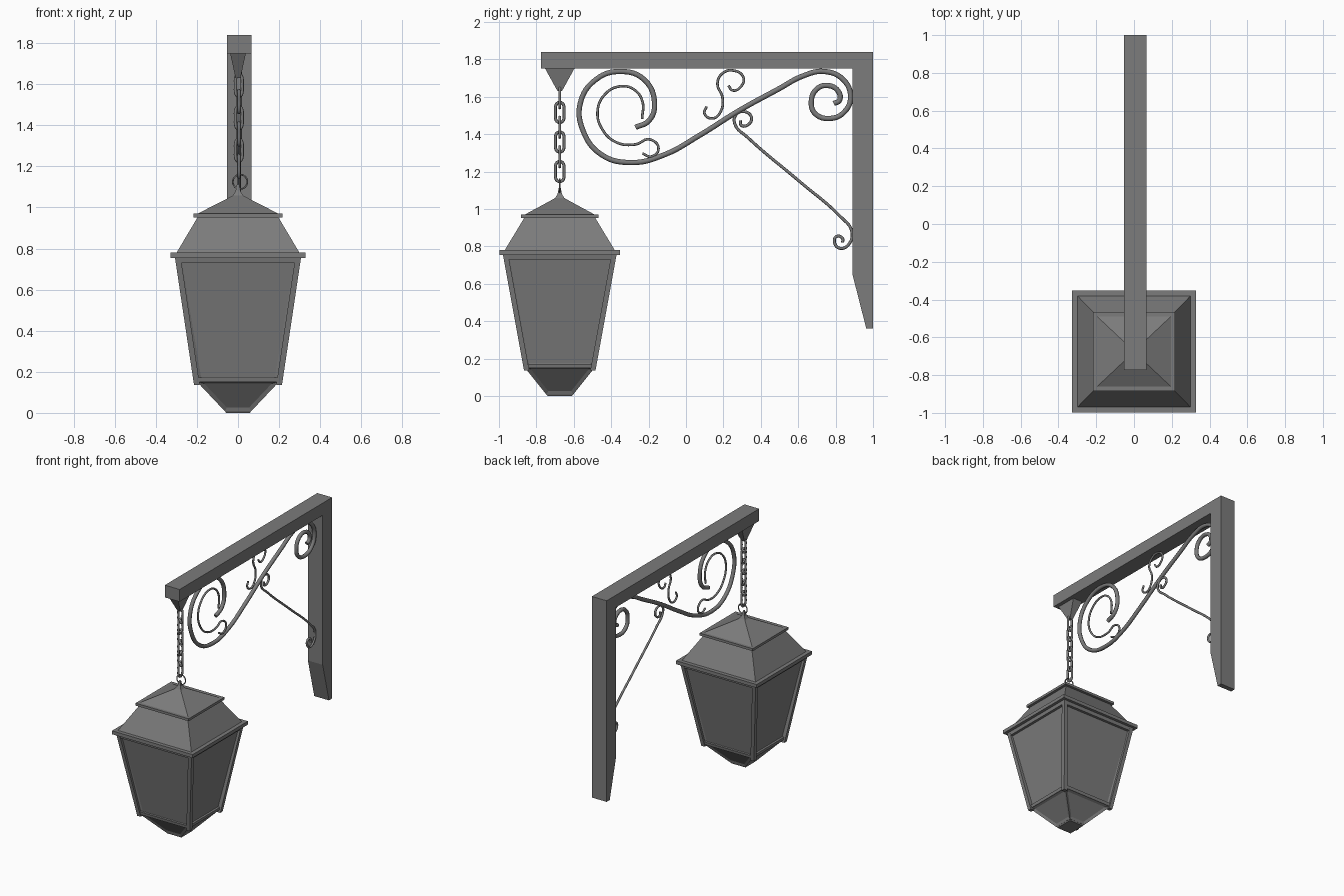
import bpy, bmesh
from math import cos, sin, pi
from mathutils import Vector

if "Cube" in bpy.data.objects:
    bpy.data.objects.remove(bpy.data.objects["Cube"], do_unlink=True)

iron = bpy.data.materials.new("grey iron")
iron.use_nodes = True
GREY = (0.2, 0.2, 0.2, 1)
iron.diffuse_color = GREY
iron.node_tree.nodes["Principled BSDF"].inputs["Base Color"].default_value = GREY

ARM_X = 0.006      # centre plane of the wall arm
LAMP_Y = -0.675    # hanging axis of the lantern


def add_object(name, data):
    obj = bpy.data.objects.new(name, data)
    bpy.context.collection.objects.link(obj)
    data.materials.append(iron)
    return obj


def loft(name, rings, inset=0, depth=0):
    """Stack rectangles (cx, cy, half_x, half_y, z); optionally recess the sides."""
    bm = bmesh.new()
    loops = []
    for cx, cy, hx, hy, z in rings:
        corners = ((-1, -1), (1, -1), (1, 1), (-1, 1))
        loops.append([bm.verts.new((cx + hx * a, cy + hy * b, z)) for a, b in corners])
    sides = []
    for low, high in zip(loops, loops[1:]):
        for i in range(4):
            j = (i + 1) % 4
            sides.append(bm.faces.new((low[i], low[j], high[j], high[i])))
    bm.faces.new(loops[0][::-1])
    bm.faces.new(loops[-1])
    bm.normal_update()
    if inset:
        bmesh.ops.inset_individual(bm, faces=sides, thickness=inset, depth=-depth,
                                   use_even_offset=True)
    mesh = bpy.data.meshes.new(name)
    bm.to_mesh(mesh)
    bm.free()
    return add_object(name, mesh)


def lantern(name, rings, **options):
    return loft(name, [(0, LAMP_Y, hx, hy, z) for hx, hy, z in rings], **options)


def rod(name, points, radius, closed=False):
    """Round bar bent smoothly through 3D points."""
    curve = bpy.data.curves.new(name, "CURVE")
    curve.dimensions = "3D"
    curve.bevel_depth = radius
    curve.bevel_resolution = 2
    curve.resolution_u = 6
    curve.use_fill_caps = True
    spline = curve.splines.new("BEZIER")
    spline.bezier_points.add(len(points) - 1)
    for knot, co in zip(spline.bezier_points, points):
        knot.co = co
        knot.handle_left_type = knot.handle_right_type = "AUTO"
    spline.use_cyclic_u = closed
    return add_object(name, curve)


def scroll(name, radius, path):
    return rod(name, [(ARM_X, y, z) for y, z in path], radius)


# Wall post with tapered foot, and horizontal beam
loft("wall_post", [(ARM_X, .982, .06, .018, .36), (ARM_X, .945, .06, .055, .65),
                   (ARM_X, .945, .06, .055, 1.75)])
loft("beam", [(ARM_X, .113, .06, .887, 1.75), (ARM_X, .113, .06, .887, 1.84)])
loft("chain_mount", [(0, LAMP_Y, .012, .012, 1.63), (0, LAMP_Y, .038, .078, 1.75)])

# Wrought scrollwork
scroll("main_scroll", .014, [
    (-.27, 1.436), (-.2, 1.47), (-.168, 1.555), (-.222, 1.69), (-.356, 1.735),
    (-.484, 1.69), (-.564, 1.57), (-.553, 1.425), (-.452, 1.29), (-.29, 1.248),
    (-.115, 1.29), (.072, 1.393), (.286, 1.527), (.5, 1.644), (.623, 1.71),
    (.74, 1.735), (.842, 1.69), (.88, 1.6), (.848, 1.52), (.773, 1.484),
    (.69, 1.51), (.67, 1.575), (.698, 1.64), (.757, 1.66), (.815, 1.628),
    (.82, 1.58), (.79, 1.564)])
scroll("inner_scroll", .007, [
    (-.235, 1.48), (-.233, 1.575), (-.28, 1.64), (-.356, 1.655), (-.436, 1.61),
    (-.473, 1.52), (-.447, 1.425), (-.372, 1.356), (-.27, 1.345), (-.195, 1.372),
    (-.147, 1.324), (-.185, 1.28), (-.233, 1.297)])
scroll("upper_scroll", .007, [
    (.11, 1.548), (.099, 1.51), (.142, 1.484), (.185, 1.52), (.195, 1.596),
    (.168, 1.67), (.195, 1.725), (.254, 1.74), (.307, 1.703), (.29, 1.65),
    (.249, 1.634), (.227, 1.66)])
scroll("brace", .008, [
    (.29, 1.473), (.297, 1.446), (.334, 1.452), (.35, 1.49), (.307, 1.521),
    (.265, 1.5), (.262, 1.452), (.33, 1.382), (.607, 1.147), (.83, .955),
    (.885, .885), (.874, .816), (.826, .789), (.794, .82), (.805, .853),
    (.837, .842), (.837, .82)])

# Chain of alternating links
for n in range(6):
    z = 1.595 - n * .079
    points = []
    for k in range(12):
        a = 2 * pi * k / 12
        across = .023 * cos(a)
        up = .027 * sin(a) + (.027 if sin(a) > .01 else -.027 if sin(a) < -.01 else 0)
        points.append((.004, LAMP_Y + across, z + up) if n % 2
                      else (.004 + across * .7, LAMP_Y, z + up))
    rod("chain_link", points, .008, closed=True)
rod("hanging_ring", [(.01 + .035 * cos(k * pi / 4), LAMP_Y, 1.125 + .035 * sin(k * pi / 4))
                     for k in range(8)], .004, closed=True)

# Lantern roof
lantern("finial", [(.035, .035, 1.04), (.012, .012, 1.08), (.005, .005, 1.115)])
lantern("roof_cap", [(.2, .19, .968), (.03, .03, 1.055), (.01, .01, 1.07)])
lantern("upper_rim", [(.216, .208, .952), (.216, .208, .97)])
lantern("roof_skirt", [(.302, .297, .775), (.195, .188, .955)])
lantern("lower_rim", [(.328, .322, .755), (.328, .322, .78)])

# Lantern body with recessed panes, rails and corner posts
lantern("body", [(.198, .185, .15), (.3, .295, .757)], inset=.022, depth=.012)
lantern("top_rail", [(.302, .297, .73), (.307, .302, .757)])
lantern("bottom_rail", [(.203, .19, .15), (.207, .194, .172)])
for sx in (-1, 1):
    for sy in (-1, 1):
        loft("corner_post", [(sx * .2, LAMP_Y + sy * .177, .014, .014, .135),
                             (sx * .293, LAMP_Y + sy * .29, .014, .014, .757)])

# Tapered hopper below the body
lantern("hopper", [(.064, .072, .008), (.2, .187, .152)], inset=.018, depth=.008)
lantern("bottom_plate", [(.058, .066, 0), (.064, .072, .01)])
